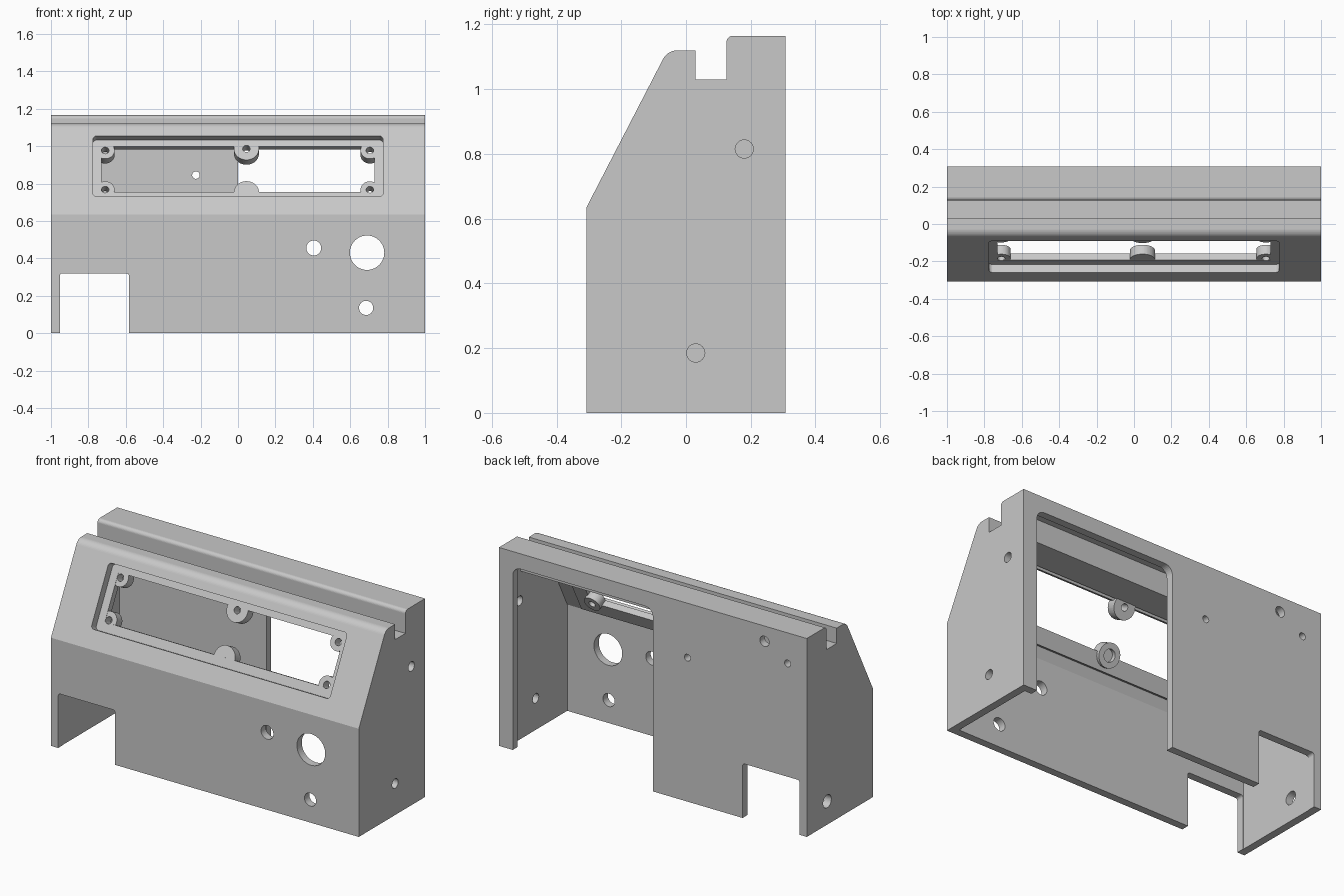
import bpy, bmesh, math
from mathutils import Vector

cube = bpy.data.objects.get("Cube")
if cube:
    bpy.data.objects.remove(cube, do_unlink=True)

GREY = (0.58, 0.58, 0.58, 1)
grey = bpy.data.materials.new("plain_grey")
grey.use_nodes = True
grey.diffuse_color = GREY
grey.node_tree.nodes["Principled BSDF"].inputs["Base Color"].default_value = GREY

X, Y, Z = Vector((1, 0, 0)), Vector((0, 1, 0)), Vector((0, 0, 1))
ZERO = Vector((0, 0, 0))
BACK, WALL = 0.3075, 0.045
BEND = Vector((0, -BACK, 0.635))            # where the slope starts
UP_SLOPE = Vector((0, 0.459, 0.889)).normalized()

# Drawing planes: origin, right, up (extrusion runs along right x up)
SIDE = (ZERO, Y, Z)
FRONT = (ZERO, X, Z)
SLOPE = (BEND, X, UP_SLOPE)


def rounded(points, steps=8):
    """Outline whose corners (a, b, radius) are filleted."""
    out = []
    for i, p in enumerate(points):
        c = Vector(p[:2])
        r = p[2] if len(p) > 2 else 0
        if not r:
            out.append(c)
            continue
        d1 = (Vector(points[i - 1][:2]) - c).normalized()
        d2 = (Vector(points[(i + 1) % len(points)][:2]) - c).normalized()
        half = d1.angle(d2) / 2
        centre = c + (d1 + d2).normalized() * (r / math.sin(half))
        v1 = c + d1 * (r / math.tan(half)) - centre
        v2 = c + d2 * (r / math.tan(half)) - centre
        full = v1.angle(v2)
        for k in range(steps + 1):
            t = k / steps
            out.append(centre + (v1 * math.sin((1 - t) * full) + v2 * math.sin(t * full)) / math.sin(full))
    return out


def rectangle(a0, a1, b0, b1, low=0, high=0):
    return rounded([(a0, b0, low), (a1, b0, low), (a1, b1, high), (a0, b1, high)])


def circle(a, b, r, n=48):
    return [Vector((a + r * math.cos(2 * math.pi * i / n), b + r * math.sin(2 * math.pi * i / n)))
            for i in range(n)]


def prism(name, outline, plane, near, far):
    """Extrude an outline between two distances along the plane normal."""
    origin, u, v = plane
    n = u.cross(v)
    bm = bmesh.new()
    rings = [[bm.verts.new(origin + u * p.x + v * p.y + n * d) for p in outline] for d in (near, far)]
    bm.faces.new(rings[0][::-1])
    bm.faces.new(rings[1])
    for i in range(len(outline)):
        j = (i + 1) % len(outline)
        bm.faces.new((rings[0][i], rings[0][j], rings[1][j], rings[1][i]))
    bmesh.ops.recalc_face_normals(bm, faces=bm.faces)
    mesh = bpy.data.meshes.new(name)
    bm.to_mesh(mesh)
    bm.free()
    mesh.materials.append(grey)
    obj = bpy.data.objects.new(name, mesh)
    bpy.context.collection.objects.link(obj)
    return obj


def extent(mesh):
    """Summed size of the mesh along the three axes."""
    return sum(max(c) - min(c) for c in zip(*(v.co for v in mesh.vertices)))


def combine(tool, operation):
    """Boolean the tool with the enclosure, keeping only a sound result."""
    before = enclosure.data
    for solver in ('MANIFOLD', 'EXACT'):
        mod = enclosure.modifiers.new("combine", 'BOOLEAN')
        mod.operation = operation
        mod.solver = solver
        mod.object = tool
        bpy.context.view_layer.update()
        graph = bpy.context.evaluated_depsgraph_get()
        result = bpy.data.meshes.new_from_object(enclosure.evaluated_get(graph))
        enclosure.modifiers.remove(mod)
        if len(result.vertices) > len(before.vertices) and abs(extent(result) - extent(before)) < 0.01:
            enclosure.data = result
            break
    bpy.data.objects.remove(tool, do_unlink=True)


def cut(outline, plane, near, far):
    combine(prism("cutter", outline, plane, near, far), 'DIFFERENCE')


def add(outline, plane, near, far):
    combine(prism("addition", outline, plane, near, far), 'UNION')


# Outer body: sloped front, grooved top
enclosure = prism("enclosure", rounded([
    (-BACK, 0), (BACK, 0), (BACK, 1.165), (0.125, 1.165, 0.02), (0.125, 1.03),
    (0.03, 1.03), (0.03, 1.12), (-0.057, 1.12, 0.05), (-BACK, 0.635)]), SIDE, -1, 1)

# Hollow inside, open at the bottom, following the groove
cut(rounded([
    (-0.2625, -0.1), (0.2625, -0.1), (0.2625, 1.12), (0.17, 1.12), (0.17, 0.985),
    (-0.015, 0.985), (-0.015, 1.075), (-0.03, 1.075), (-0.2625, 0.624)]), SIDE, -1 + WALL, 1 - WALL)

# Display window: inner frame, recess, opening
add(rectangle(-0.82, 0.82, 0.07, 0.512), SLOPE, -0.085, -0.03)
cut(rectangle(-0.775, 0.775, 0.107, 0.472, 0.02, 0.02), SLOPE, -0.047, 0.1)
cut(rectangle(-0.73, 0.73, 0.159, 0.434), SLOPE, -0.2, 0.1)

# Screw bosses round the window
screws = [(x, s, 0.05) for x in (-0.71, 0.705) for s in (0.174, 0.41)] + [(0.045, 0.42, 0.067)]
for x, s, r in screws + [(0.045, 0.158, 0.067)]:
    add(circle(x, s, r), SLOPE, -0.105, -0.049)
for x, s, r in screws:
    cut(circle(x, s, 0.02, 24), SLOPE, -0.15, 0.1)
cut(circle(0.045, 0.158, 0.035, 32), SLOPE, -0.15, -0.08)

# Back access opening
cut(rectangle(0, 0.91, -0.1, 1.075, 0, 0.05), FRONT, -0.4, -0.25)

# Cable notch through front and back walls
cut(rectangle(-0.953, -0.583, -0.1, 0.32, 0, 0.015), FRONT, -0.4, 0.4)

# Front holes
for x, z, r in ((0.405, 0.455, 0.04), (0.69, 0.43, 0.092), (0.685, 0.135, 0.038)):
    cut(circle(x, z, r), FRONT, 0.2, 0.4)

# Back holes
for x, z, r in ((-0.225, 0.845, 0.02), (-0.725, 1.075, 0.03), (-0.875, 0.985, 0.02)):
    cut(circle(x, z, r, 32), FRONT, -0.4, -0.22)

# Side holes
for y, z in ((0.18, 0.815), (0.03, 0.185)):
    cut(circle(y, z, 0.028, 32), SIDE, 0.9, 1.1)
cut(circle(0.118, 0.137, 0.038, 32), SIDE, -1.1, -0.9)
